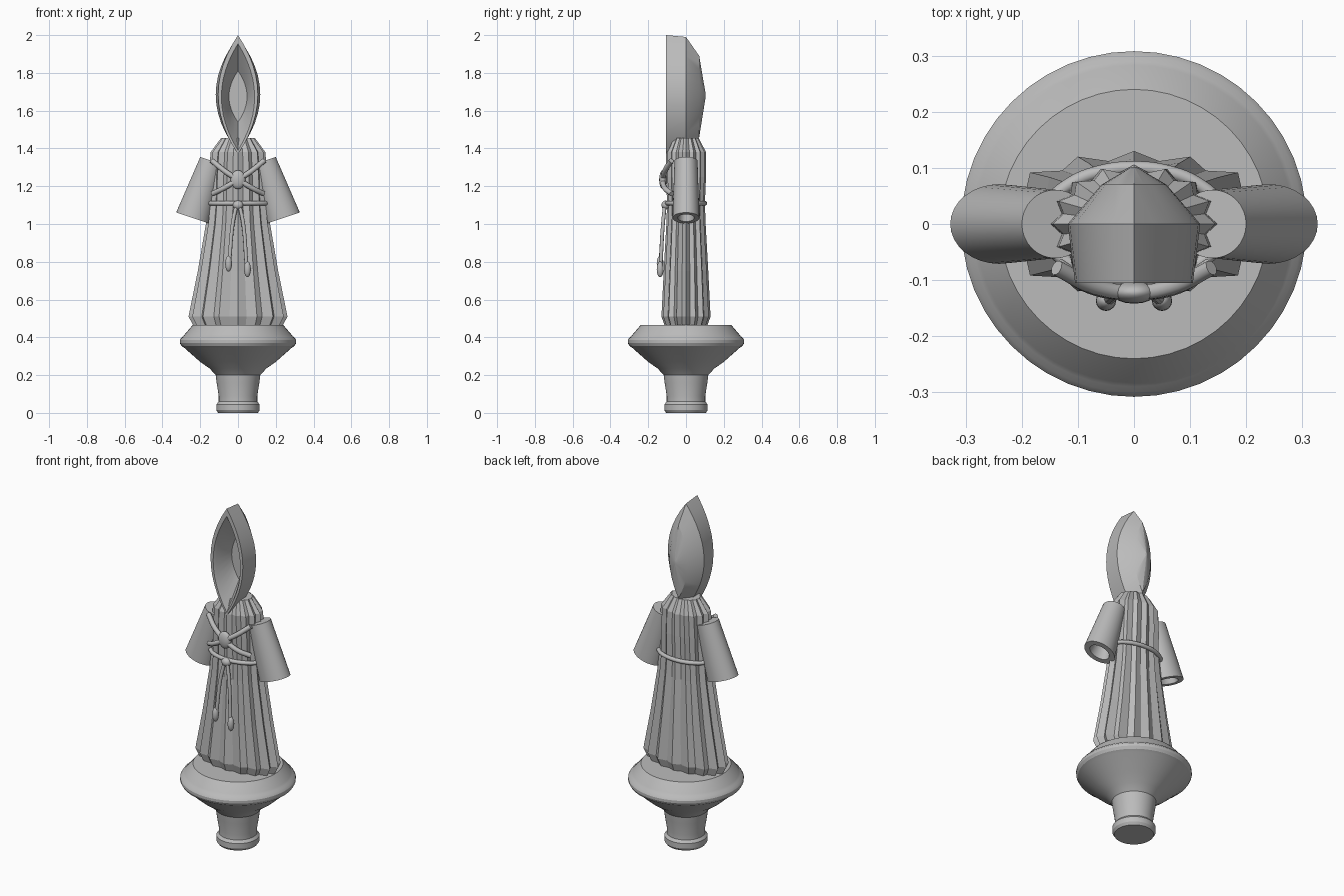
import bpy, bmesh
from math import sin, cos, pi, radians
from mathutils import Vector

if "Cube" in bpy.data.objects:
    bpy.data.objects.remove(bpy.data.objects["Cube"])

grey = bpy.data.materials.new("stone_grey")
grey.use_nodes = True
grey.diffuse_color = (0.5, 0.5, 0.5, 1)
grey.node_tree.nodes["Principled BSDF"].inputs["Base Color"].default_value = (0.5, 0.5, 0.5, 1)


def finish(name, data):
    obj = bpy.data.objects.new(name, data)
    data.materials.append(grey)
    bpy.context.collection.objects.link(obj)
    return obj


def loft(name, rings, smooth=None):
    """Bridge rings of equal point count and cap both ends."""
    bm = bmesh.new()
    loops = [[bm.verts.new(p) for p in ring] for ring in rings]
    n = len(loops[0])
    for a, b in zip(loops, loops[1:]):
        for i in range(n):
            j = (i + 1) % n
            bm.faces.new((a[i], a[j], b[j], b[i]))
    bm.faces.new(loops[0][::-1])
    bm.faces.new(loops[-1])
    bmesh.ops.recalc_face_normals(bm, faces=bm.faces)
    me = bpy.data.meshes.new(name)
    bm.to_mesh(me)
    bm.free()
    if smooth:
        me.shade_smooth()
        me.set_sharp_from_angle(angle=radians(smooth))
    return finish(name, me)


def ellipse(c, u, v, n=32):
    c, u, v = Vector(c), Vector(u), Vector(v)
    return [c + u * cos(2 * pi * i / n) + v * sin(2 * pi * i / n) for i in range(n)]


def tube(name, points, radius, closed=False):
    cu = bpy.data.curves.new(name, "CURVE")
    cu.dimensions = "3D"
    cu.bevel_depth = radius
    cu.bevel_resolution = 3
    cu.resolution_u = 6
    cu.use_fill_caps = True
    sp = cu.splines.new("BEZIER")
    sp.bezier_points.add(len(points) - 1)
    for bp, p in zip(sp.bezier_points, points):
        bp.co = p
        bp.handle_left_type = bp.handle_right_type = "AUTO"
    sp.use_cyclic_u = closed
    return finish(name, cu)


def blob(name, loc, size):
    bm = bmesh.new()
    bmesh.ops.create_uvsphere(bm, u_segments=16, v_segments=10, radius=1)
    bmesh.ops.scale(bm, vec=size, verts=bm.verts)
    bmesh.ops.translate(bm, vec=loc, verts=bm.verts)
    me = bpy.data.meshes.new(name)
    bm.to_mesh(me)
    bm.free()
    me.shade_smooth()
    return finish(name, me)


# Turned pedestal with a rounded rim
profile = [(.105, 0), (.115, .015), (.115, .045), (.102, .06), (.102, .09), (.113, .16),
           (.118, .2), (.15, .235), (.2, .27), (.285, .345), (.3, .355), (.308, .37),
           (.308, .385), (.3, .398), (.29, .405), (.283, .415), (.24, .465)]
loft("pedestal", [ellipse((0, 0, z), (r, 0, 0), (0, r, 0), 48) for r, z in profile], 25)

# Robe with pleats that alternate in and out
rows = [(.46, .235, .112), (.51, .262, .13), (.75, .213, .118), (1.0, .17, .104),
        (1.11, .158, .1), (1.25, .155, .106), (1.38, .145, .106), (1.455, .09, .068)]
robe = []
for z, a, b in rows:
    ring = ellipse((0, 0, z), (a, 0, 0), (0, b, 0), 32)
    robe.append([Vector((p.x * k, p.y * k, z))
                 for p, k in zip(ring, [1, .88] * 16)])
loft("robe", robe)


# Pointed hood: almond-shaped rings from the inner hollow round to the back
def almond(y, w, low, high, n=12):
    half = [(w * (1 - (2 * i / n - 1) ** 2), low + (high - low) * i / n) for i in range(n + 1)]
    return [Vector((x, y, z)) for x, z in half] + [Vector((-x, y, z)) for x, z in half[-2:0:-1]]


hood = [(.01, .048, 1.54, 1.81), (-.09, .078, 1.41, 1.935), (-.105, .088, 1.39, 1.955),
        (-.105, .105, 1.37, 2.0), (0, .118, 1.38, 1.99), (.07, .058, 1.46, 1.89),
        (.102, .004, 1.66, 1.7)]
loft("hood", [almond(*r) for r in hood], 25)

# Mirrored sleeves, each with a hollow cuff
for s, side in ((1, "left"), (-1, "right")):
    top, cuff = Vector((s * .14, 0, 1.335)), Vector((s * .24, 0, 1.032))
    across = Vector((s * .95, 0, .313))
    depth = Vector((0, 1, 0))
    inner = cuff.lerp(top, .25)
    loft(side + "_sleeve", [
        ellipse(top, across * .063, depth * .061),
        ellipse(cuff, across * .092, depth * .071),
        ellipse(cuff, across * .06, depth * .044),
        ellipse(inner, across * .045, depth * .034)], 30)

    # Chest cord crossing the front
    tube(side + "_chest_cord", [(s * .138, -.078, 1.335), (s * .07, -.112, 1.28),
                                (0, -.122, 1.235), (-s * .075, -.112, 1.19),
                                (-s * .135, -.075, 1.16)], .014)
    # Hanging cord and tassel
    end = .79 if s < 0 else .76
    tube(side + "_hanging_cord", [(s * .008, -.112, 1.1), (s * .028, -.122, 1.0),
                                  (s * .045, -.134, end + .02)], .01)
    blob(side + "_tassel", (s * .05, -.137, end), (.018, .018, .042))

# Belt and knots
tube("belt", ellipse((0, 0, 1.11), (.162, 0, 0), (0, .1, 0), 16), .012, True)
blob("belt_knot", (0, -.108, 1.1), (.028, .022, .024))
blob("chest_knot", (0, -.122, 1.235), (.04, .02, .05))
